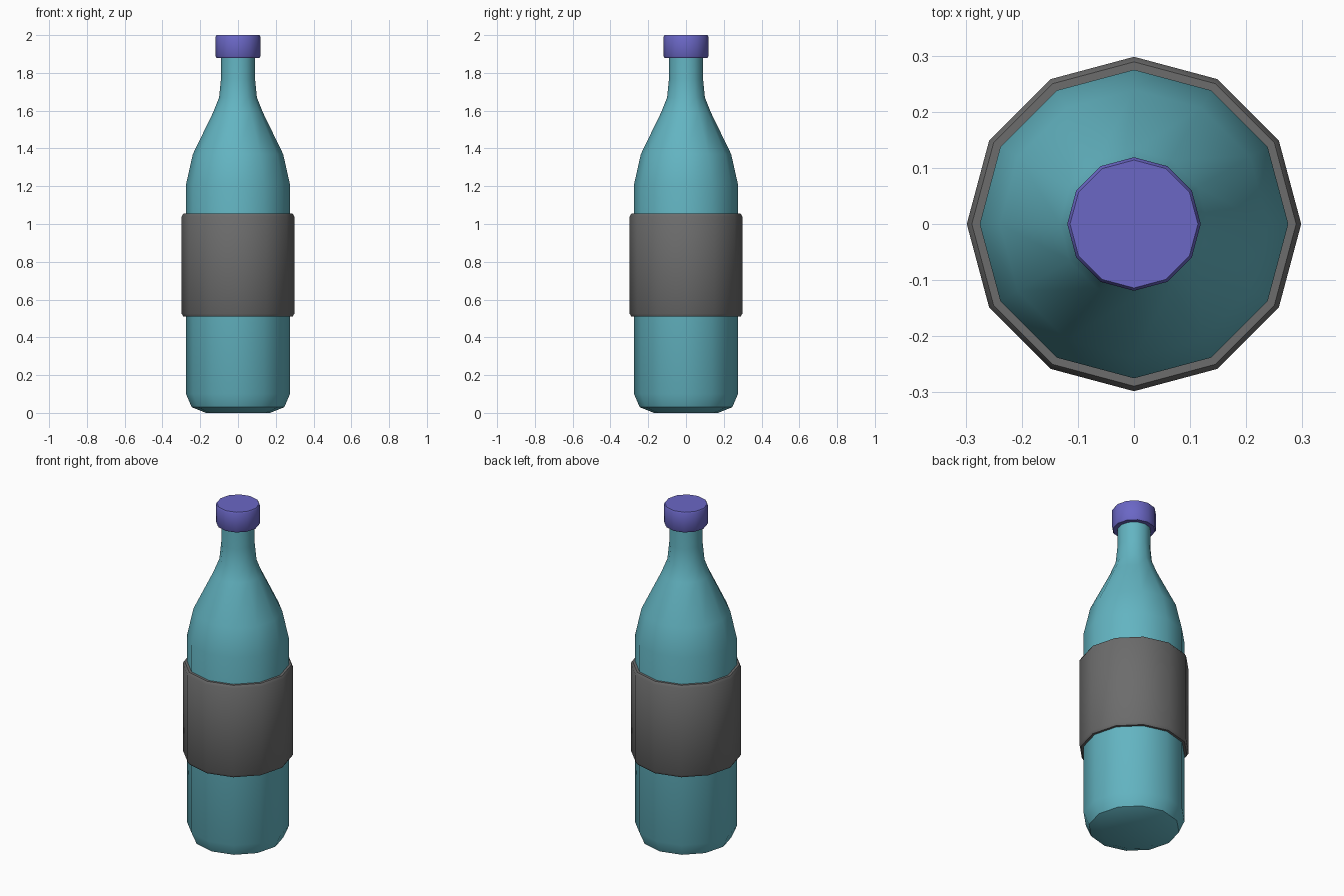
import bpy, bmesh, math

SIDES = 12

cube = bpy.data.objects.get("Cube")
if cube:
    bpy.data.objects.remove(cube, do_unlink=True)


def make_material(name, rgb):
    mat = bpy.data.materials.new(name)
    mat.use_nodes = True
    mat.diffuse_color = (*rgb, 1)
    mat.node_tree.nodes["Principled BSDF"].inputs["Base Color"].default_value = (*rgb, 1)
    return mat


def lathe(name, profile, mat, closed=False, angle=35):
    """Revolve (radius, height) points about z; open profiles get end caps."""
    bm = bmesh.new()
    rings = []
    for r, z in profile:
        turns = [2 * math.pi * i / SIDES for i in range(SIDES)]
        rings.append([bm.verts.new((r * math.cos(a), r * math.sin(a), z)) for a in turns])
    pairs = list(zip(rings, rings[1:]))
    if closed:
        pairs.append((rings[-1], rings[0]))
    else:
        bm.faces.new(rings[0])
        bm.faces.new(rings[-1])
    for low, high in pairs:
        for i in range(SIDES):
            j = (i + 1) % SIDES
            bm.faces.new((low[i], low[j], high[j], high[i]))
    bmesh.ops.recalc_face_normals(bm, faces=bm.faces)
    mesh = bpy.data.meshes.new(name)
    bm.to_mesh(mesh)
    bm.free()
    mesh.materials.append(mat)
    obj = bpy.data.objects.new(name, mesh)
    bpy.context.collection.objects.link(obj)
    bpy.ops.object.select_all(action="DESELECT")
    obj.select_set(True)
    bpy.context.view_layer.objects.active = obj
    bpy.ops.object.shade_smooth_by_angle(angle=math.radians(angle))
    return obj


teal = make_material("teal glass", (0.125, 0.46, 0.54))
grey = make_material("grey label", (0.15, 0.15, 0.15))
purple = make_material("purple cap", (0.145, 0.135, 0.56))

# Bottle body, shoulder and neck
lathe("bottle", [(0.17, 0), (0.245, 0.03), (0.275, 0.1), (0.275, 1.21), (0.239, 1.37),
                 (0.132, 1.59), (0.1, 1.67), (0.09, 1.77), (0.09, 1.94)], teal)

# Label sleeve with bevelled rims
lathe("label", [(0.265, 0.51), (0.289, 0.51), (0.298, 0.525), (0.298, 1.04),
                (0.289, 1.055), (0.265, 1.055)], grey, closed=True)

# Screw cap
lathe("cap", [(0.114, 1.88), (0.119, 1.888), (0.119, 1.992), (0.114, 2)], purple)
